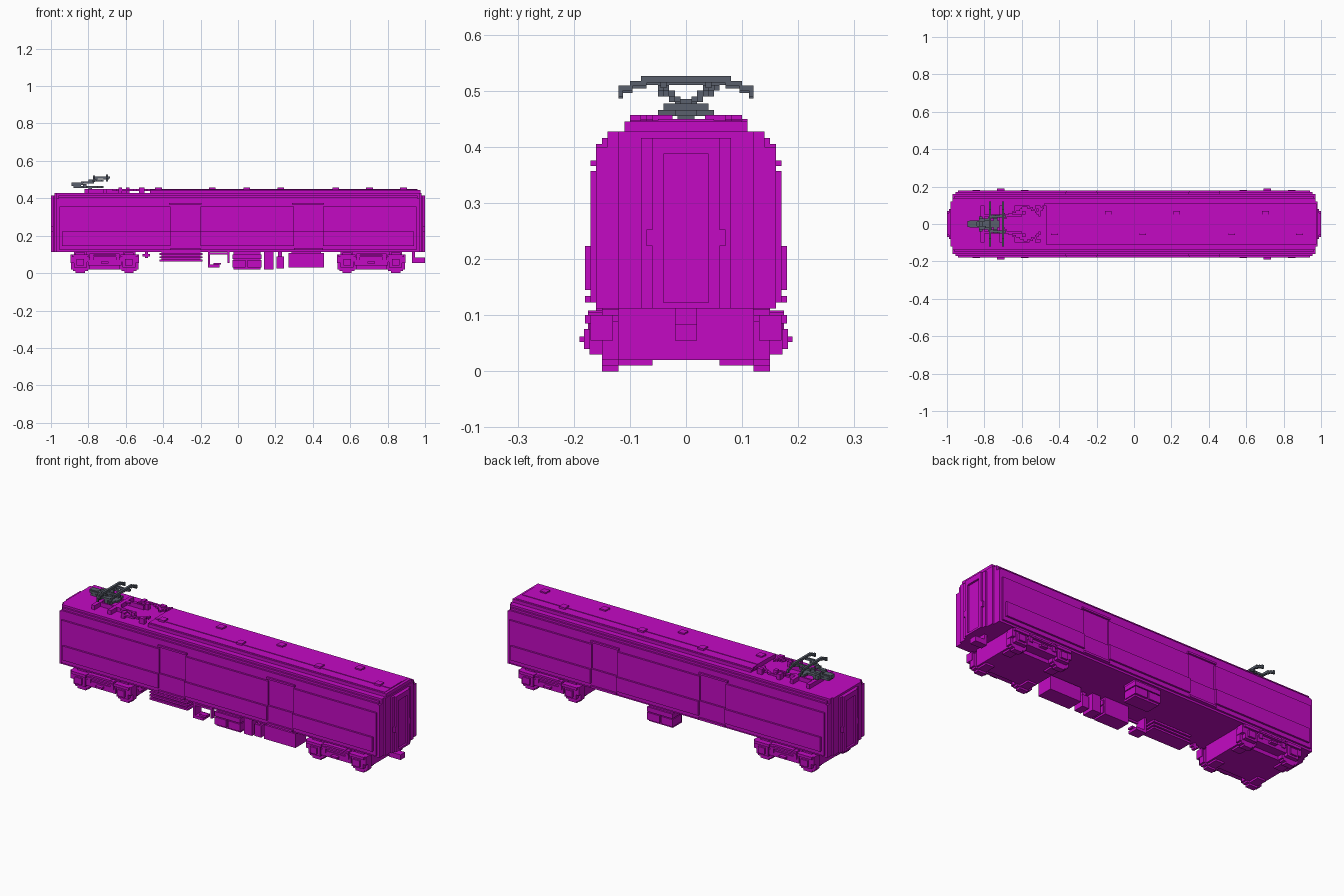
import bpy, bmesh, math
from mathutils import Vector

if "Cube" in bpy.data.objects:
    bpy.data.objects.remove(bpy.data.objects["Cube"])


def material(name, rgb):
    m = bpy.data.materials.new(name)
    m.use_nodes = True
    m.diffuse_color = (*rgb, 1)
    m.node_tree.nodes["Principled BSDF"].inputs["Base Color"].default_value = (*rgb, 1)
    return m


MAGENTA = material("magenta paint", (0.55, 0.003, 0.55))
GREY = material("dark slate grey", (0.10, 0.115, 0.15))


def boxes(name, items, mat=MAGENTA):
    """One object from boxes given as (x0, x1, y0, y1, z0, z1)."""
    bm = bmesh.new()
    for x0, x1, y0, y1, z0, z1 in items:
        vs = bmesh.ops.create_cube(bm, size=1)["verts"]
        for v in vs:
            v.co = ((x0 + x1) / 2 + v.co.x * (x1 - x0),
                    (y0 + y1) / 2 + v.co.y * (y1 - y0),
                    (z0 + z1) / 2 + v.co.z * (z1 - z0))
    me = bpy.data.meshes.new(name)
    bm.to_mesh(me)
    bm.free()
    me.materials.append(mat)
    ob = bpy.data.objects.new(name, me)
    bpy.context.collection.objects.link(ob)
    return ob


def both_sides(items):
    """Repeat boxes on the other side of the car."""
    return items + [(a, b, -d, -c, e, f) for a, b, c, d, e, f in items]


def stepped(points, s=0.01):
    """Small cubes snapped to a grid along a path."""
    cells = set()
    for p, q in zip(points, points[1:]):
        p, q = Vector(p), Vector(q)
        n = max(1, int((q - p).length / s * 1.5))
        for i in range(n + 1):
            c = p.lerp(q, i / n)
            cells.add(tuple(math.floor(k / s + 1e-4) for k in c))
    return [(a * s, a * s + s, b * s, b * s + s, c * s, c * s + s) for a, b, c in sorted(cells)]


# body core with stepped roof shoulders
boxes("body_core", [
    (-0.96, 0.96, -0.16, 0.16, 0.112, 0.405),
    (-0.96, 0.96, -0.15, 0.15, 0.405, 0.416),
    (-0.96, 0.96, -0.14, 0.14, 0.416, 0.427),
])

# side skin, left open at the doors, with the raised lower panel
DOORS = [(-0.36, -0.20), (0.30, 0.455)]
edges = [-0.955, -0.36, -0.20, 0.30, 0.455, 0.955]
skin, panel = [], []
for a, b in zip(edges[0::2], edges[1::2]):
    skin.append((a, b, 0.155, 0.17, 0.123, 0.357))
    panel.append((max(a, -0.94), min(b, 0.94), 0.165, 0.18, 0.145, 0.223))
boxes("side_skin", both_sides(skin))
boxes("lower_side_panel", both_sides(panel))

# sliding doors: stepped leaf, sill and top rail
parts = []
for a, b in DOORS:
    parts += [(a, b, 0.155, 0.17, 0.134, 0.223),
              (a, b, 0.155, 0.18, 0.123, 0.134),
              (a - 0.01, b + 0.005, 0.155, 0.17, 0.366, 0.376)]
boxes("side_doors", both_sides(parts))

# end walls in narrowing layers, gangway frame, recessed door and handles
for s, label in ((-1, "left"), (1, "right")):
    layers = [(0.95, 0.97, -0.16, 0.16, 0.112, 0.40),
              (0.95, 0.97, -0.14, 0.14, 0.40, 0.427),
              (0.96, 0.98, -0.12, 0.12, 0.112, 0.427),
              (0.97, 0.99, -0.08, 0.08, 0.112, 0.416),
              (0.98, 1.0, -0.06, 0.06, 0.387, 0.416),
              (0.98, 1.0, -0.06, 0.06, 0.112, 0.123)]
    layers += both_sides([(0.98, 1.0, 0.04, 0.06, 0.12, 0.39),
                          (0.98, 1.0, 0.06, 0.07, 0.223, 0.253)])
    if s < 0:
        layers = [(-b, -a, c, d, e, f) for a, b, c, d, e, f in layers]
    boxes("end_wall_" + label, layers)

# raised roof with centre strip and vents
boxes("roof_deck", [(-0.47, 0.975, -0.11, 0.11, 0.42, 0.445),
                    (-0.47, 0.96, -0.10, 0.10, 0.44, 0.447),
                    (-0.47, 0.96, -0.05, 0.05, 0.44, 0.450)])
vents = [(x, 0.052) for x in (-0.138, 0.228, 0.703)]
vents += [(x, -0.042) for x in (-0.425, 0.047, 0.522, 0.885)]
boxes("roof_vents", [(x - 0.018, x + 0.018, y - 0.018, y + 0.018, 0.44, 0.457) for x, y in vents])

# roof gear beside the current collector: base beams, insulators, cables
boxes("roof_gear", both_sides([
    (-0.82, -0.80, 0.08, 0.10, 0.42, 0.45), (-0.64, -0.62, 0.07, 0.10, 0.42, 0.457),
    (-0.60, -0.58, 0.05, 0.07, 0.42, 0.457), (-0.53, -0.50, 0.08, 0.10, 0.42, 0.457),
    (-0.82, -0.60, 0.04, 0.05, 0.425, 0.45),
]) + [(-0.72, -0.70, -0.10, 0.10, 0.425, 0.45), (-0.82, -0.80, -0.10, 0.10, 0.425, 0.45)])
arc = [(-0.60 + 0.11 * math.cos(t), 0.095 * math.sin(t), 0.442)
       for t in (math.radians(d) for d in range(-110, 111, 20)) if abs(math.sin(t)) > 0.3]
upper = [p for p in arc if p[1] > 0]
lower = [p for p in arc if p[1] < 0]
boxes("roof_cables", stepped(upper) + stepped(lower)
      + stepped([(-0.70, 0.03, 0.442), (-0.60, 0.09, 0.442)])
      + stepped([(-0.70, -0.03, 0.442), (-0.60, -0.09, 0.442)])
      + stepped([(-0.52, 0.05, 0.442), (-0.48, 0.10, 0.442)]))

# current collector: base, lower arm, flaring upper arms
boxes("collector_base", [(-0.88, -0.72, -0.02, 0.02, 0.455, 0.466),
                         (-0.83, -0.81, -0.04, 0.04, 0.455, 0.477),
                         (-0.75, -0.73, -0.05, 0.05, 0.455, 0.466),
                         (-0.89, -0.84, -0.015, 0.015, 0.466, 0.485),
                         (-0.80, -0.78, -0.015, 0.015, 0.427, 0.46)], GREY)
arms = []
for s in (-1, 1):
    arms += stepped([(-0.88, s * 0.012, 0.475), (-0.80, s * 0.02, 0.485), (-0.70, s * 0.05, 0.505)])
    arms += stepped([(-0.87, s * 0.012, 0.465), (-0.78, s * 0.03, 0.495), (-0.76, s * 0.04, 0.505)])
boxes("collector_arms", arms, GREY)
# contact strips with drooping horns
head = []
for x, z in ((-0.77, 0.0), (-0.70, 0.004)):
    head.append((x - 0.006, x + 0.006, -0.08, 0.08, 0.510 + z, 0.522 + z))
    head += both_sides([(x - 0.005, x + 0.005, 0.07, 0.10, 0.504 + z, 0.513 + z),
                        (x - 0.005, x + 0.005, 0.095, 0.12, 0.496 + z, 0.505 + z),
                        (x - 0.005, x + 0.005, 0.112, 0.12, 0.486 + z, 0.498 + z)])
head += both_sides([(-0.77, -0.685, 0.035, 0.045, 0.505, 0.516)])
boxes("collector_head", head, GREY)

# bogies
for cx, label in ((-0.713, "left"), (0.713, "right")):
    boxes("bogie_block_" + label, [(cx - 0.165, cx + 0.165, -0.12, 0.12, 0.02, 0.113)])
    frame, wheels = [], []
    frame += [(cx - 0.18, cx + 0.18, 0.12, 0.165, 0.06, 0.085),
              (cx - 0.09, cx + 0.09, 0.12, 0.17, 0.04, 0.07),
              (cx - 0.08, cx + 0.08, 0.15, 0.18, 0.085, 0.094),
              (cx - 0.06, cx + 0.06, 0.14, 0.175, 0.098, 0.108),
              (cx - 0.02, cx + 0.02, 0.15, 0.19, 0.052, 0.062),
              (cx - 0.10, cx + 0.10, 0.12, 0.15, 0.085, 0.113)]
    for s in (-1, 1):
        wx = cx + s * 0.13
        for hw, z0, z1 in ((0.025, 0.0, 0.11), (0.04, 0.01, 0.10), (0.05, 0.02, 0.09)):
            wheels.append((wx - hw, wx + hw, 0.12, 0.15, z0, z1))
        wheels.append((wx - 0.025, wx + 0.025, 0.06, 0.12, 0.01, 0.03))
        # axle boxes, end brackets and springs
        frame += [(wx - 0.035, wx + 0.035, 0.15, 0.172, 0.03, 0.085),
                  (wx - 0.02, wx + 0.02, 0.165, 0.182, 0.04, 0.075),
                  (wx - 0.045, wx + 0.045, 0.14, 0.18, 0.085, 0.10),
                  (cx + s * 0.17 - 0.013, cx + s * 0.17 + 0.013, 0.13, 0.17, 0.055, 0.10),
                  (cx + s * 0.07 - 0.01, cx + s * 0.07 + 0.01, 0.15, 0.175, 0.06, 0.105)]
    boxes("bogie_frame_" + label, both_sides(frame))
    boxes("wheels_" + label, both_sides(wheels))

# coupler at one end
boxes("coupler", [(0.93, 1.0, -0.02, 0.02, 0.055, 0.083),
                  (0.93, 0.945, -0.02, 0.02, 0.08, 0.115)])

# underfloor equipment
slats = [(-0.42, -0.19, -0.165, -0.08, z, z + 0.010) for z in (0.062, 0.08, 0.098)]
boxes("resistor_grille", slats + [(-0.41, -0.20, -0.155, -0.09, 0.062, 0.115)])
boxes("pipe_bracket", [(-0.16, -0.15, -0.16, -0.10, 0.03, 0.115),
                       (-0.16, -0.10, -0.16, -0.10, 0.03, 0.045),
                       (-0.13, -0.09, -0.15, -0.12, 0.045, 0.055),
                       (-0.055, -0.045, -0.16, -0.14, 0.055, 0.115),
                       (-0.16, -0.045, -0.16, -0.15, 0.10, 0.11),
                       (-0.51, -0.47, -0.15, -0.13, 0.09, 0.102),
                       (-0.498, -0.482, -0.15, -0.13, 0.08, 0.115)])
boxes("equipment_box", both_sides([(-0.025, 0.12, 0.07, 0.15, 0.02, 0.115),
                                   (-0.03, 0.125, 0.08, 0.16, 0.075, 0.10),
                                   (-0.03, 0.04, 0.08, 0.16, 0.03, 0.07),
                                   (0.05, 0.125, 0.08, 0.16, 0.03, 0.07)]))
boxes("small_cabinets", [(0.14, 0.19, -0.15, -0.08, 0.02, 0.115),
                         (0.205, 0.245, -0.15, -0.09, 0.025, 0.09),
                         (0.215, 0.235, -0.14, -0.10, 0.09, 0.115)])
boxes("battery_box", [(0.27, 0.46, -0.16, -0.07, 0.03, 0.107),
                      (0.285, 0.445, -0.15, -0.08, 0.10, 0.115)])
